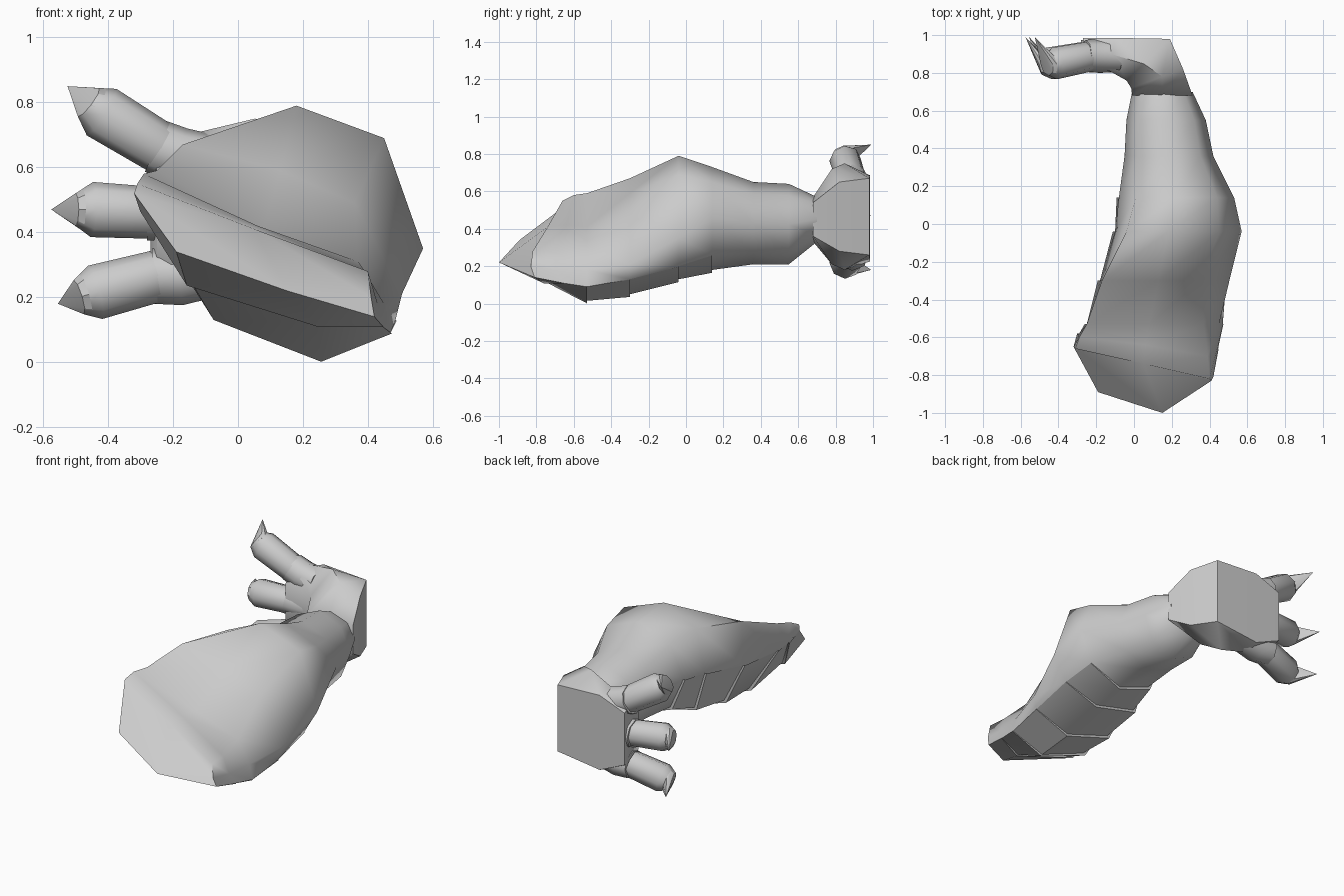
import bpy, bmesh, math
from mathutils import Vector

if "Cube" in bpy.data.objects:
    bpy.data.objects.remove(bpy.data.objects["Cube"])


def finish(name, bm, angle=40):
    bmesh.ops.recalc_face_normals(bm, faces=bm.faces)
    me = bpy.data.meshes.new(name)
    bm.to_mesh(me)
    bm.free()
    ob = bpy.data.objects.new(name, me)
    bpy.context.collection.objects.link(ob)
    bpy.ops.object.select_all(action='DESELECT')
    ob.select_set(True)
    bpy.context.view_layer.objects.active = ob
    bpy.ops.object.shade_smooth_by_angle(angle=math.radians(angle))
    return ob


def loft(name, rings, angle=40):
    """Skin a row of rings and close both ends."""
    bm = bmesh.new()
    rows = [[bm.verts.new(p) for p in r] for r in rings]
    n = len(rows[0])
    for a, b in zip(rows, rows[1:]):
        for i in range(n):
            j = (i + 1) % n
            bm.faces.new((a[i], a[j], b[j], b[i]))
    bm.faces.new(rows[0])
    bm.faces.new(rows[-1])
    return finish(name, bm, angle)


def oval(y, x0, x1, z0, z1):
    """Eight points, clockwise from top left, filling the given bounds."""
    pts = []
    for k in range(8):
        a = math.radians(135 - 45 * k)
        pts.append(((x0 + x1) / 2 + (x1 - x0) / 2 * math.cos(a), y,
                    (z0 + z1) / 2 + (z1 - z0) / 2 * math.sin(a)))
    return pts


def section(y, xz):
    return [(x, y, z) for x, z in xz]


# Arm sections: slanted front lip, hollowed shoulder, tapering forearm
lip = [(-.31, -.66, .55), (.05, -.74, .41), (.40, -.82, .28), (.41, -.83, .2),
       (.42, -.81, .14), (.15, -1, .22), (-.19, -.89, .34), (-.32, -.65, .52)]
chin = [(-.29, -.6, .58), (.06, -.64, .42), (.39, -.7, .28), (.43, -.7, .18),
        (.445, -.66, .11), (.24, -.76, .12), (-.14, -.74, .24), (-.29, -.58, .46)]
arm = [
    lip, chin,
    section(-.53, [(-.25, .59), (.08, .41), (.37, .31), (.45, .18),
                   (.47, .09), (.25, .015), (-.06, .14), (-.25, .42)]),
    section(-.3, [(-.17, .67), (.13, .59), (.36, .49), (.505, .21),
                  (.485, .13), (.25, .05), (-.05, .15), (-.18, .4)]),
    section(-.04, [(-.04, .69), (.18, .79), (.45, .69), (.57, .35),
                   (.48, .2), (.25, .13), (-.03, .2), (-.1, .43)]),
    oval(.14, -.08, .53, .18, .73),
    oval(.36, -.05, .42, .21, .65),
    oval(.55, -.04, .38, .21, .64),
    oval(.70, -.01, .31, .33, .57),
]
loft("arm", arm, angle=60)

# Overlapping plates on the underside, flared slightly at their rear edges
bm = bmesh.new()
for a, b in zip(arm[:5], arm[1:6]):
    mid = sum((Vector(p) for p in b), Vector()) / 8
    front, rear, wall = [], [], []
    for i, flare in ((4, .004), (5, .015), (6, .018), (7, .012)):
        p = Vector(b[i])
        d = p - mid
        d.y = 0
        front.append(bm.verts.new(a[i]))
        rear.append(bm.verts.new(p + d.normalized() * flare))
        wall.append(bm.verts.new(p))
    for i in range(3):
        bm.faces.new((front[i], front[i + 1], rear[i + 1], rear[i]))
        bm.faces.new((rear[i], rear[i + 1], wall[i + 1], wall[i]))
finish("underside_plates", bm)


# Hand, bending from the wrist toward the fingers
def palm_ring(inner, outer, z0, z1, cut, ridge=.5):
    (xi, yi), (xo, yo) = inner, outer
    mx, my = xi + (xo - xi) * ridge, yi + (yo - yi) * ridge
    return [(xi, yi, z1 - cut), (mx, my, z1), (xo, yo, z1 - cut / 2),
            (xo, yo, z0 + cut / 2), (mx, my, z0), (xi, yi, z0 + cut)]


loft("hand", [
    palm_ring((-.01, .68), (.31, .68), .33, .57, .06),
    palm_ring((-.015, .72), (.26, .82), .21, .72, .14, .6),
    palm_ring((-.04, .76), (.19, .98), .18, .75, .16, .4),
    palm_ring((-.13, .81), (-.1, .985), .20, .71, .05),
    palm_ring((-.25, .82), (-.27, .985), .27, .65, .06),
], angle=60)


# Three fingers: knuckle, digit and a flat claw hooking toward the hand's back
def ring_along(path):
    rings = []
    for k, (x, y, z, r) in enumerate(path):
        q0 = path[max(k - 1, 0)]
        q1 = path[min(k + 1, len(path) - 1)]
        d = Vector((q1[0] - q0[0], q1[1] - q0[1], q1[2] - q0[2])).normalized()
        side = d.cross(Vector((0, 1, 0))).normalized()
        up = side.cross(d)
        rings.append([Vector((x, y, z)) + (side * math.cos(t) + up * math.sin(t)) * r
                      for t in [math.pi * m / 4 for m in range(8)]])
    return rings


def finger(name, knuckle, digit, tip):
    loft(name + "_knuckle", ring_along(knuckle), 55)
    rings = ring_along(digit)
    loft(name + "_finger", rings, 55)
    bm = bmesh.new()
    for a, b in zip(rings[-1], rings[-2]):
        bm.verts.new(a.lerp(b, .4))
        bm.verts.new(a)
    bm.verts.new(tip)
    bmesh.ops.convex_hull(bm, input=bm.verts)
    loose = [v for v in bm.verts if not v.link_faces]
    bmesh.ops.delete(bm, geom=loose, context='VERTS')
    finish(name + "_claw", bm, 30)


finger("upper", [(-.08, .89, .615, .085), (-.18, .89, .635, .088), (-.255, .89, .665, .085)],
       [(-.24, .885, .66, .08), (-.42, .85, .77, .085), (-.46, .84, .80, .055)],
       (-.525, .99, .85))
finger("middle", [(-.10, .89, .46, .085), (-.20, .89, .46, .088), (-.28, .89, .46, .085)],
       [(-.26, .885, .46, .08), (-.45, .85, .47, .085), (-.50, .84, .47, .05)],
       (-.575, .99, .47))
finger("lower", [(-.08, .89, .285, .085), (-.18, .89, .265, .09), (-.265, .89, .265, .085)],
       [(-.25, .885, .265, .08), (-.44, .85, .215, .085), (-.49, .84, .20, .055)],
       (-.555, .99, .18))
